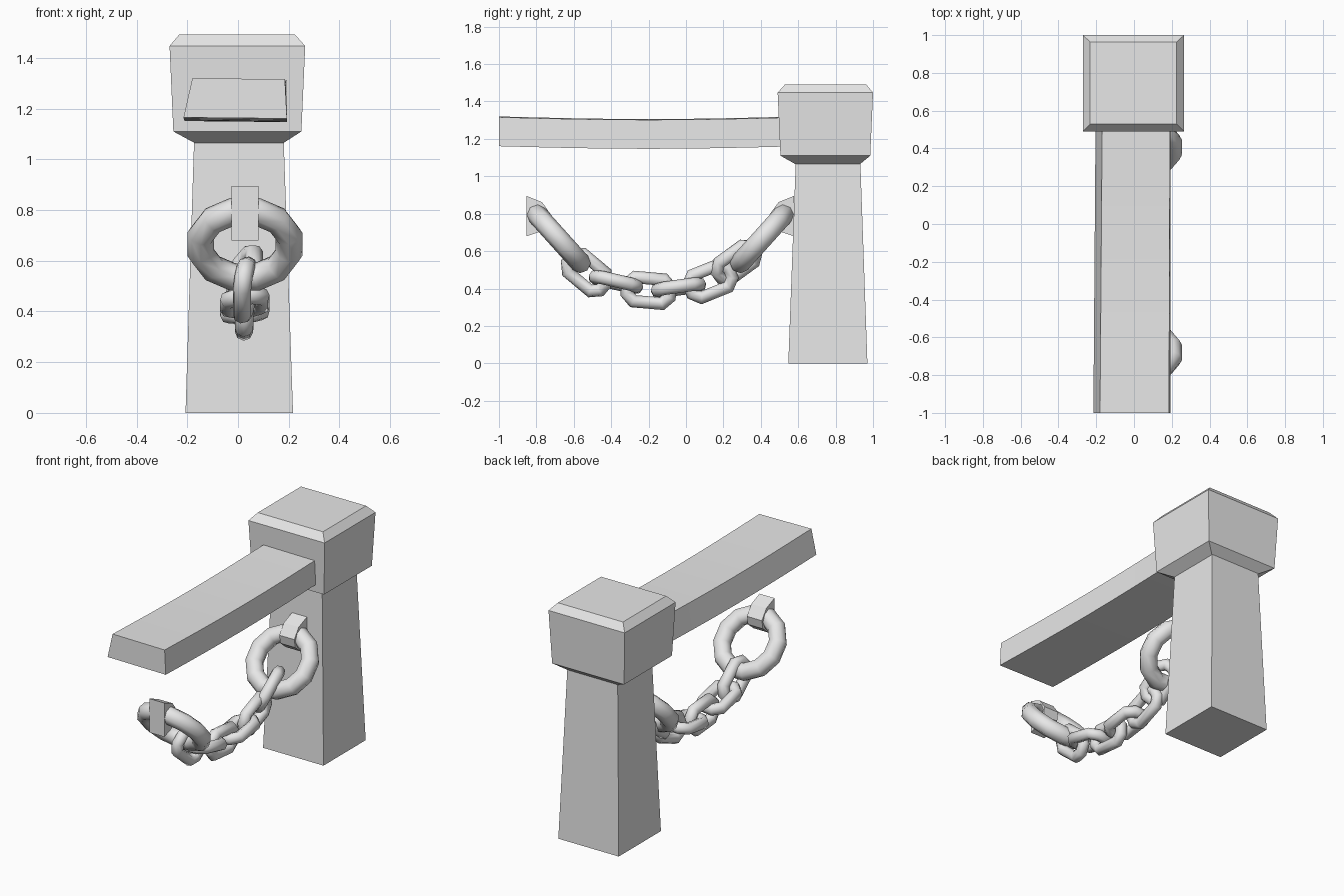
import bpy, bmesh
from math import radians, pi, sin, cos
from mathutils import Matrix, Vector

cube = bpy.data.objects.get("Cube")
if cube:
    bpy.data.objects.remove(cube, do_unlink=True)

grey = bpy.data.materials.new("plain_grey")
grey.use_nodes = True
grey.diffuse_color = (0.8, 0.8, 0.8, 1)
grey.node_tree.nodes["Principled BSDF"].inputs["Base Color"].default_value = (0.8, 0.8, 0.8, 1)


def finish(name, bm, smooth=None):
    bmesh.ops.recalc_face_normals(bm, faces=bm.faces)
    mesh = bpy.data.meshes.new(name)
    bm.to_mesh(mesh)
    bm.free()
    mesh.materials.append(grey)
    obj = bpy.data.objects.new(name, mesh)
    bpy.context.collection.objects.link(obj)
    if smooth:
        bpy.ops.object.select_all(action="DESELECT")
        obj.select_set(True)
        bpy.context.view_layer.objects.active = obj
        bpy.ops.object.shade_smooth_by_angle(angle=radians(smooth))
    return obj


def loft(name, rings, closed=False, smooth=None):
    """Skin a stack of equal point rings; cap the ends or join them round."""
    bm = bmesh.new()
    loops = [[bm.verts.new(p) for p in ring] for ring in rings]
    pairs = list(zip(loops, loops[1:]))
    if closed:
        pairs.append((loops[-1], loops[0]))
    else:
        bm.faces.new(loops[0])
        bm.faces.new(loops[-1])
    for a, b in pairs:
        for i in range(len(a)):
            j = (i + 1) % len(a)
            bm.faces.new((a[i], a[j], b[j], b[i]))
    return finish(name, bm, smooth)


def rect(x0, x1, y0, y1, z):
    return [(x0, y0, z), (x1, y0, z), (x1, y1, z), (x0, y1, z)]


def link(name, y, z, slope, twist, radius, tube, stretch, sides):
    """A ring, stretched along the chain direction and turned about it."""
    a, t = radians(slope), radians(twist)
    along = Vector((0, cos(a), sin(a)))
    across = Vector((cos(t), -sin(a) * sin(t), cos(a) * sin(t)))
    axis = along.cross(across)
    centre = Vector((0.027, y, z))
    rings = []
    for i in range(sides):
        p = 2 * pi * (i + 0.5) / sides
        shift = along * (stretch if cos(p) > 0 else -stretch)
        out = along * cos(p) + across * sin(p)
        rings.append([centre + shift + out * (radius + tube * cos(q)) + axis * tube * sin(q)
                      for q in (2 * pi * k / 8 for k in range(8))])
    return loft(name, rings, closed=True, smooth=50)


# Tapered post and its chamfered cap
loft("post", [rect(-0.207, 0.217, 0.547, 0.97, 0),
              rect(-0.173, 0.18, 0.587, 0.932, 1.08)])
loft("post_cap", [rect(-0.172, 0.18, 0.585, 0.93, 1.065),
                  rect(-0.255, 0.25, 0.505, 0.985, 1.11),
                  rect(-0.27, 0.265, 0.49, 1.0, 1.447),
                  rect(-0.232, 0.225, 0.53, 0.963, 1.492)])

# Rail with a slight sag
rail = []
for i in range(9):
    f = i / 8
    y = -1 + 1.6 * f
    dx = 0.012 * f
    sag = 0.014 * sin(pi * f)
    rail.append([(-0.215 + dx, y, 1.165 - sag), (0.193, y, 1.161 - sag),
                 (0.185 + dx / 2, y, 1.316 - sag), (-0.18 + dx, y, 1.32 - sag)])
loft("rail", rail, smooth=30)

# Brackets and large rings at both ends of the chain
profile = [(-0.002, 0.895), (0.08, 0.862), (0.125, 0.80),
           (0.115, 0.745), (0.06, 0.70), (-0.002, 0.68)]
for name, wall, side in (("front", -0.85, 1), ("post", 0.575, -1)):
    loft(name + "_bracket", [[(x, wall + side * d, z) for d, z in profile]
                             for x in (-0.025, 0.08)])
    link(name + "_ring", wall + side * 0.17, 0.665, -48 * side, 0,
         radius=0.18, tube=0.055, stretch=0, sides=12)

# Hanging chain: position y, z, slope and twist of each link
chain = [(-0.53, 0.485, -40, 80), (-0.375, 0.435, -13, 6), (-0.2, 0.39, -5, 87),
         (-0.04, 0.405, 8, 6), (0.13, 0.44, 22, 85), (0.27, 0.54, 36, 55)]
for number, (y, z, slope, twist) in enumerate(chain, 1):
    link(f"chain_link_{number}", y, z, slope, twist,
         radius=0.07, tube=0.036, stretch=0.05, sides=8)
